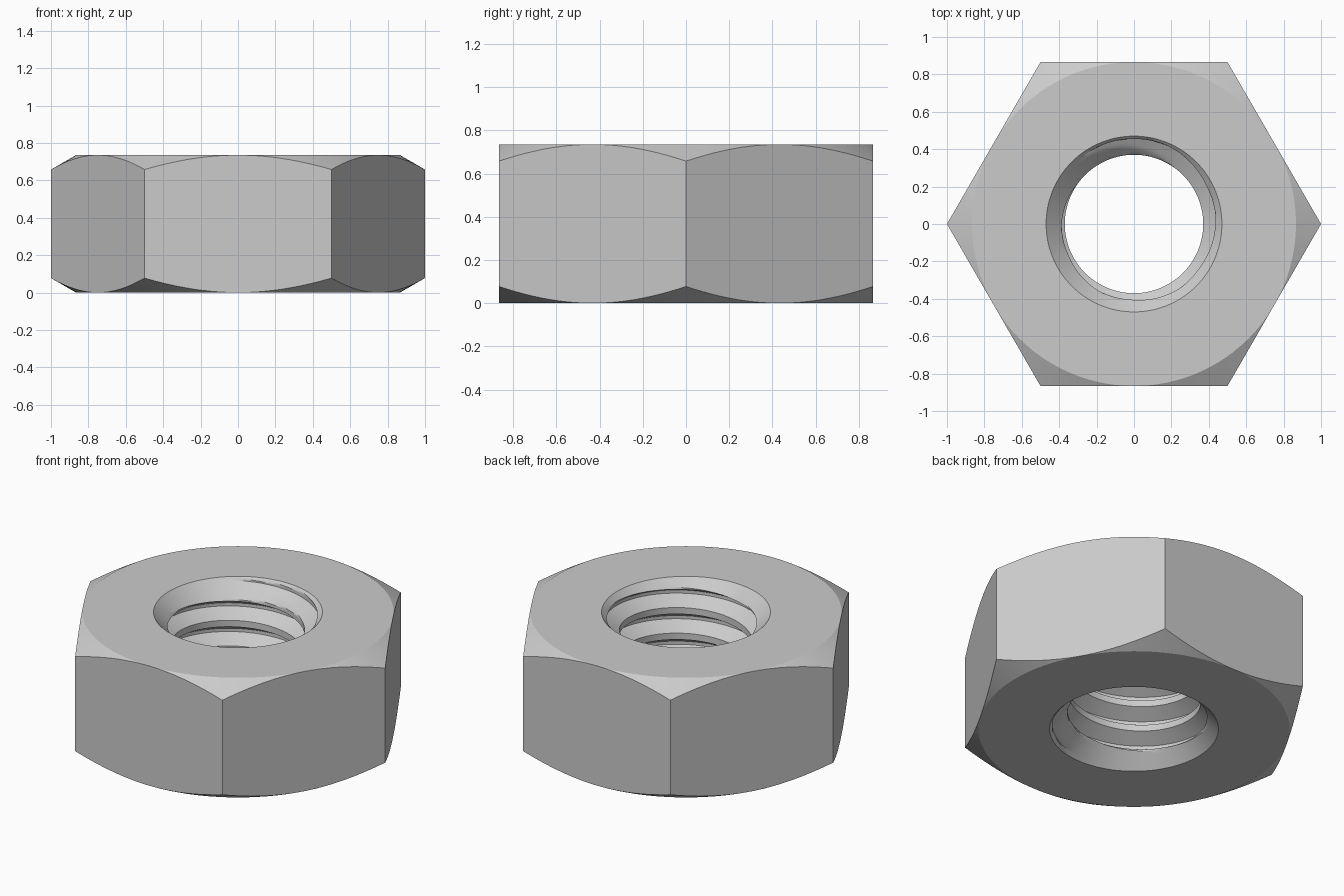
import bpy, bmesh
from math import pi, cos, sin, tan, radians

if "Cube" in bpy.data.objects:
    bpy.data.objects.remove(bpy.data.objects["Cube"])

H = 0.735                     # nut height
FLAT = 0.866                  # centre to flat
SINK = 0.47                   # countersink radius at the faces
MINOR, MAJOR = 0.37, 0.455    # thread radii
PITCH, STEPS = 0.157, 16      # thread pitch and rows per turn
ROOT_Z = 0.671                # height of a groove root at angle 0
COLS = 144


def thread_radius(k):
    """Flat root, 60 degree flanks and flat crest over one pitch."""
    d = abs((k + STEPS // 2) % STEPS - STEPS // 2) / STEPS
    t = min(max((d - 1 / 16) / (5 / 16), 0), 1)
    return MAJOR + (MINOR - MAJOR) * t


def section(a):
    """Closed radial section (r, z) of the nut at angle a."""
    pts = []
    # threaded bore with countersinks
    for k in range(-7 * STEPS, 2 * STEPS + 1):
        z = ROOT_Z + PITCH * (k / STEPS + a / (2 * pi))
        if z <= 0 or z >= H:
            pts.append((SINK, min(max(z, 0), H)))
        else:
            pts.append((max(thread_radius(k), SINK - z, SINK - (H - z)), z))
    # top face, chamfer, hexagon side, chamfer, bottom face
    r = FLAT / cos((a % (pi / 3)) - pi / 6)
    drop = (r - FLAT) * tan(radians(30))
    pts += [(FLAT, H), (r, H - drop), (r, drop), (FLAT, 0)]
    return pts


# sweep the section around the axis
bm = bmesh.new()
columns = []
for i in range(COLS + 1):
    a = 2 * pi * i / COLS
    columns.append([bm.verts.new((r * cos(a), r * sin(a), z)) for r, z in section(a)])
for c0, c1 in zip(columns, columns[1:]):
    n = len(c0)
    for j in range(n):
        bm.faces.new((c0[j], c1[j], c1[(j + 1) % n], c0[(j + 1) % n]))
bmesh.ops.remove_doubles(bm, verts=bm.verts[:], dist=1e-5)
bmesh.ops.recalc_face_normals(bm, faces=bm.faces[:])

mesh = bpy.data.meshes.new("hex_nut")
bm.to_mesh(mesh)
bm.free()
nut = bpy.data.objects.new("hex_nut", mesh)
bpy.context.collection.objects.link(nut)
bpy.context.view_layer.objects.active = nut
nut.select_set(True)
bpy.ops.object.shade_smooth_by_angle(angle=radians(20))
